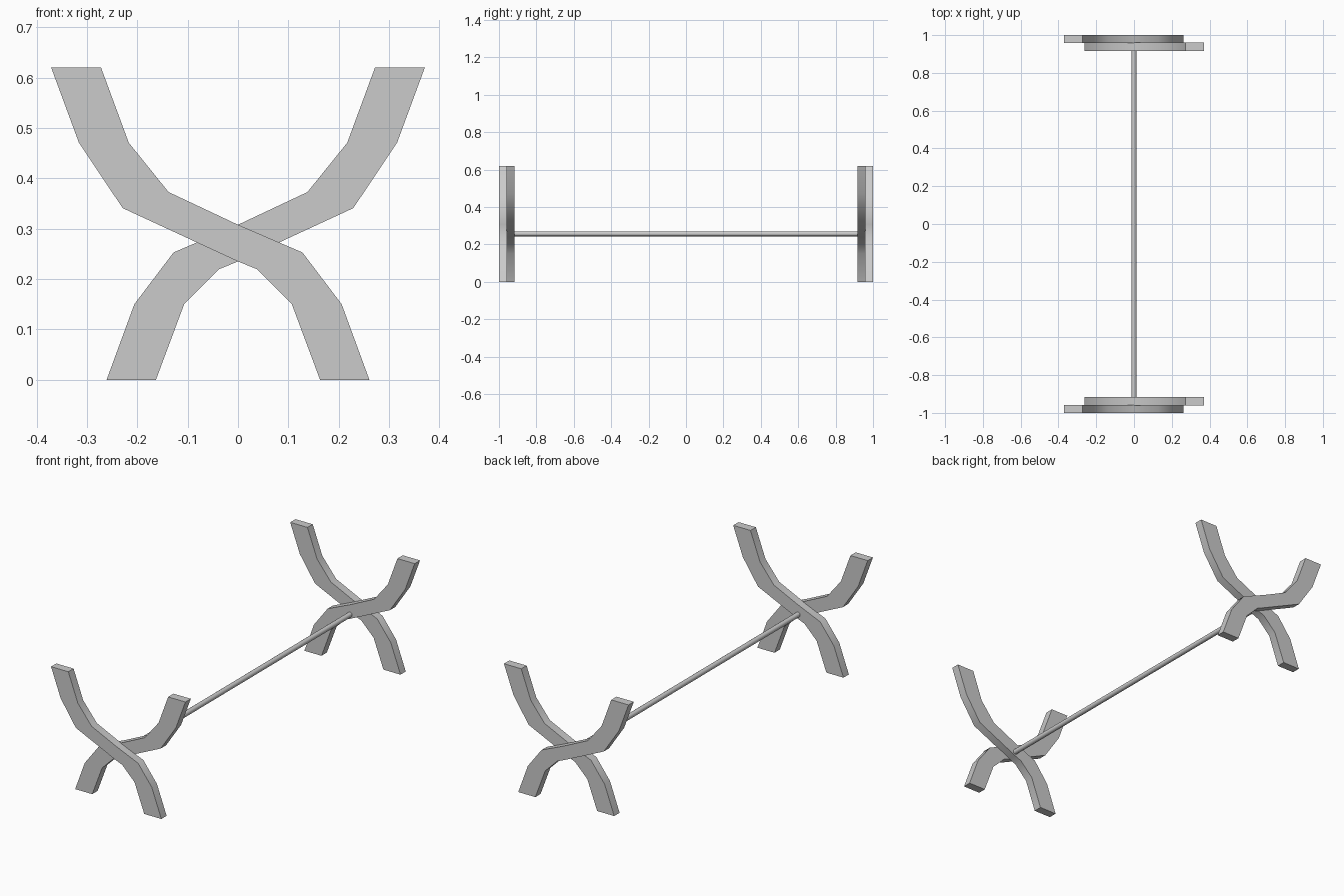
import bpy
import math

if "Cube" in bpy.data.objects:
    bpy.data.objects.remove(bpy.data.objects["Cube"], do_unlink=True)

GREY = (0.6, 0.6, 0.6, 1)
metal = bpy.data.materials.new("plain grey")
metal.use_nodes = True
metal.diffuse_color = GREY
metal.node_tree.nodes["Principled BSDF"].inputs["Base Color"].default_value = GREY

# Matching points along the lower and upper edges of one curved leg (x, z)
LOWER = [(-0.371, 0.62), (-0.316, 0.471), (-0.229, 0.341), (0, 0.235),
         (0.037, 0.22), (0.107, 0.15), (0.163, 0)]
UPPER = [(-0.272, 0.62), (-0.217, 0.471), (-0.138, 0.373), (0, 0.308),
         (0.128, 0.253), (0.206, 0.15), (0.261, 0)]


def finish(obj):
    obj.data.materials.append(metal)
    bpy.ops.object.select_all(action="DESELECT")
    obj.select_set(True)
    bpy.context.view_layer.objects.active = obj
    bpy.ops.object.shade_smooth_by_angle(angle=math.radians(40))


def curved_leg(name, side, y0, y1):
    """Extrude the leg outline from y0 to y1; side = -1 mirrors it in x."""
    outline = LOWER + UPPER[::-1]
    n = len(outline)
    verts = [(side * x, y, z) for y in (y0, y1) for x, z in outline]
    half = n // 2
    faces = []
    for i in range(half - 1):
        quad = (i, i + 1, n - 2 - i, n - 1 - i)
        faces += [quad, tuple(v + n for v in reversed(quad))]
    faces += [(i, i + n, (i + 1) % n + n, (i + 1) % n) for i in range(n)]
    if side < 0:
        faces = [f[::-1] for f in faces]
    mesh = bpy.data.meshes.new(name)
    mesh.from_pydata(verts, [], faces)
    mesh.update()
    obj = bpy.data.objects.new(name, mesh)
    bpy.context.collection.objects.link(obj)
    finish(obj)


# Crossed legs at both ends, the outer one rising to the right
for end, s in (("front", -1), ("back", 1)):
    curved_leg(end + "_outer_leg", 1, *sorted((s * 1.0, s * 0.957)))
    curved_leg(end + "_inner_leg", -1, *sorted((s * 0.96, s * 0.916)))

# Long round rod joining the two crossings
bpy.ops.mesh.primitive_cylinder_add(vertices=16, radius=0.013, depth=1.86,
                                    location=(0, 0, 0.257),
                                    rotation=(math.pi / 2, 0, 0))
rod = bpy.context.object
rod.name = "connecting_rod"
finish(rod)
